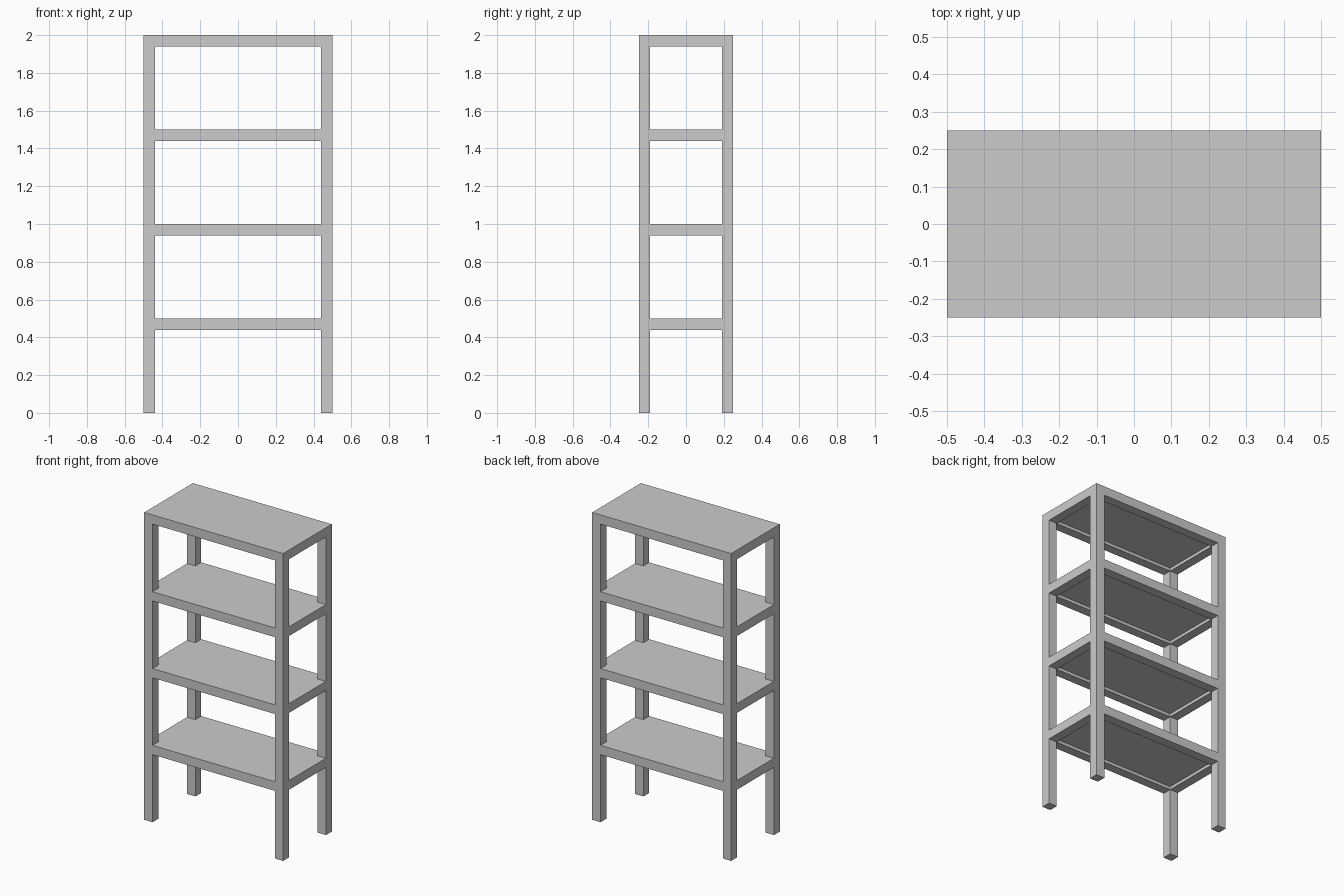
import bpy, bmesh

if "Cube" in bpy.data.objects:
    bpy.data.objects.remove(bpy.data.objects["Cube"])

W, D, H, T = 1.0, 0.5, 2.0, 0.06   # overall size and bar thickness
PANEL = 0.04                       # board thickness inside each rail frame


def box(name, x0, x1, y0, y1, z0, z1):
    bpy.ops.mesh.primitive_cube_add(
        size=1, location=((x0 + x1) / 2, (y0 + y1) / 2, (z0 + z1) / 2))
    ob = bpy.context.object
    ob.name = name
    ob.scale = (x1 - x0, y1 - y0, z1 - z0)
    bpy.ops.object.transform_apply(location=False, rotation=False, scale=True)
    return ob


def shelf(name, top):
    """Tray: flat top board with a downward rim, notched at the legs."""
    x, y = W / 2, D / 2
    xi, yi = x - T, y - T
    # Board inside the frame
    box(name + "_board", -xi, xi, -yi, yi, top - PANEL, top)
    # Rails between the legs
    for side, s in (("front", -1), ("back", 1)):
        box(f"{name}_{side}_rail", -xi, xi, *sorted((s * yi, s * y)), top - T, top)
    for side, s in (("left", -1), ("right", 1)):
        box(f"{name}_{side}_rail", *sorted((s * xi, s * x)), -yi, yi, top - T, top)


# Four full-height legs
for fb, sy in (("front", -1), ("back", 1)):
    for lr, sx in (("left", -1), ("right", 1)):
        box(f"{fb}_{lr}_leg",
            *sorted((sx * (W / 2 - T), sx * W / 2)),
            *sorted((sy * (D / 2 - T), sy * D / 2)), 0, H)

# Four evenly spaced shelves
for i in range(4):
    shelf(f"shelf_{i + 1}", 0.5 * (i + 1))
